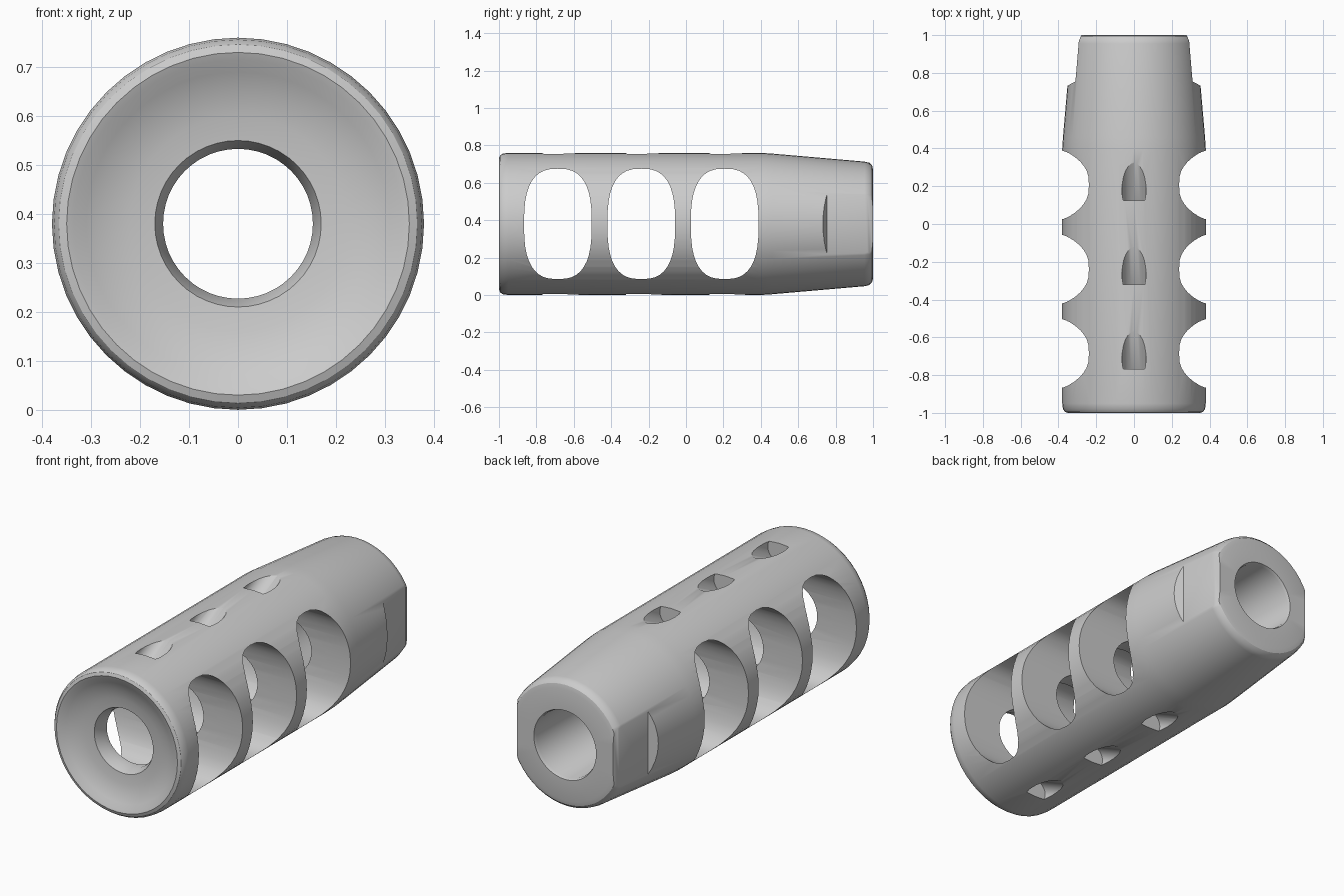
import bpy, bmesh, math

if "Cube" in bpy.data.objects:
    bpy.data.objects.remove(bpy.data.objects["Cube"])

AXIS_Z = 0.38
SEGMENTS = 48


def make_object(name, bm):
    bmesh.ops.recalc_face_normals(bm, faces=bm.faces)
    mesh = bpy.data.meshes.new(name)
    bm.to_mesh(mesh)
    bm.free()
    obj = bpy.data.objects.new(name, mesh)
    bpy.context.collection.objects.link(obj)
    return obj


def loft(name, rings, closed=False):
    """Skin a list of point rings; cap the ends unless the rings close on themselves."""
    bm = bmesh.new()
    loops = [[bm.verts.new(p) for p in ring] for ring in rings]
    n = len(loops[0])
    pairs = list(zip(loops, loops[1:]))
    if closed:
        pairs.append((loops[-1], loops[0]))
    for a, b in pairs:
        for i in range(n):
            j = (i + 1) % n
            bm.faces.new((a[i], a[j], b[j], b[i]))
    if not closed:
        bm.faces.new(loops[0])
        bm.faces.new(loops[-1])
    return make_object(name, bm)


def circle_y(radius, y, z, n):
    return [(radius * math.cos(2 * math.pi * i / n), y,
             z + radius * math.sin(2 * math.pi * i / n)) for i in range(n)]


def cut(target, cutter):
    mod = target.modifiers.new("cut", 'BOOLEAN')
    mod.operation = 'DIFFERENCE'
    mod.solver = 'EXACT'
    mod.object = cutter
    bpy.context.view_layer.objects.active = target
    bpy.ops.object.modifier_apply(modifier=mod.name)
    bpy.data.objects.remove(cutter)


# Bored, tapered tube with a dished front face: (radius, y)
profile = [(0.17, -0.945), (0.22, -0.95), (0.27, -0.962), (0.31, -0.98),
           (0.335, -0.994), (0.35, -1.0), (0.366, -0.994), (0.376, -0.98),
           (0.38, -0.95), (0.38, 0.40), (0.376, 0.46), (0.333, 0.955),
           (0.327, 0.98), (0.312, 0.995), (0.29, 1.0), (0.18, 1.0),
           (0.174, 0.985), (0.17, 0.50), (0.153, 0.45), (0.153, -0.90)]
body = loft("brake_body", [circle_y(r, y, AXIS_Z, SEGMENTS) for r, y in profile], True)

# Large side ports cut straight through, each with a pair of small vents
for y0 in (-0.685, -0.239, 0.207):
    port = []
    for i in range(40):
        a = 2 * math.pi * i / 40
        c, s = math.cos(a), math.sin(a)
        port.append((y0 + 0.181 * math.copysign(abs(c) ** (2 / 2.7), c),
                     AXIS_Z + 0.295 * math.copysign(abs(s) ** (2 / 2.7), s)))
    cut(body, loft("side_port", [[(x, y, z) for y, z in port] for x in (-0.6, 0.6)]))

    # Slanted vents, mirrored top and bottom, just breaking into the chamber
    for side in (1, -1):
        ya, yb = y0 - 0.082, y0 + 0.20
        za, zb = 0.346, 0.346 + 0.49 * (yb - ya)
        cut(body, loft("top_vent", [circle_y(0.064, ya, AXIS_Z + side * za, 24),
                                    circle_y(0.064, yb, AXIS_Z + side * zb, 24)]))

# Wrench flats on both sides of the rear end
flat = [(0.365, 0.725), (0.31, 0.755), (0.292, 0.97), (0.274, 1.01),
        (0.6, 1.01), (0.6, 0.725)]
for side in (1, -1):
    cut(body, loft("wrench_flat", [[(side * x, y, z) for x, y in flat] for z in (-0.2, 1.0)]))

bpy.ops.object.select_all(action='DESELECT')
body.select_set(True)
bpy.context.view_layer.objects.active = body
bpy.ops.object.shade_smooth_by_angle(angle=math.radians(32))
